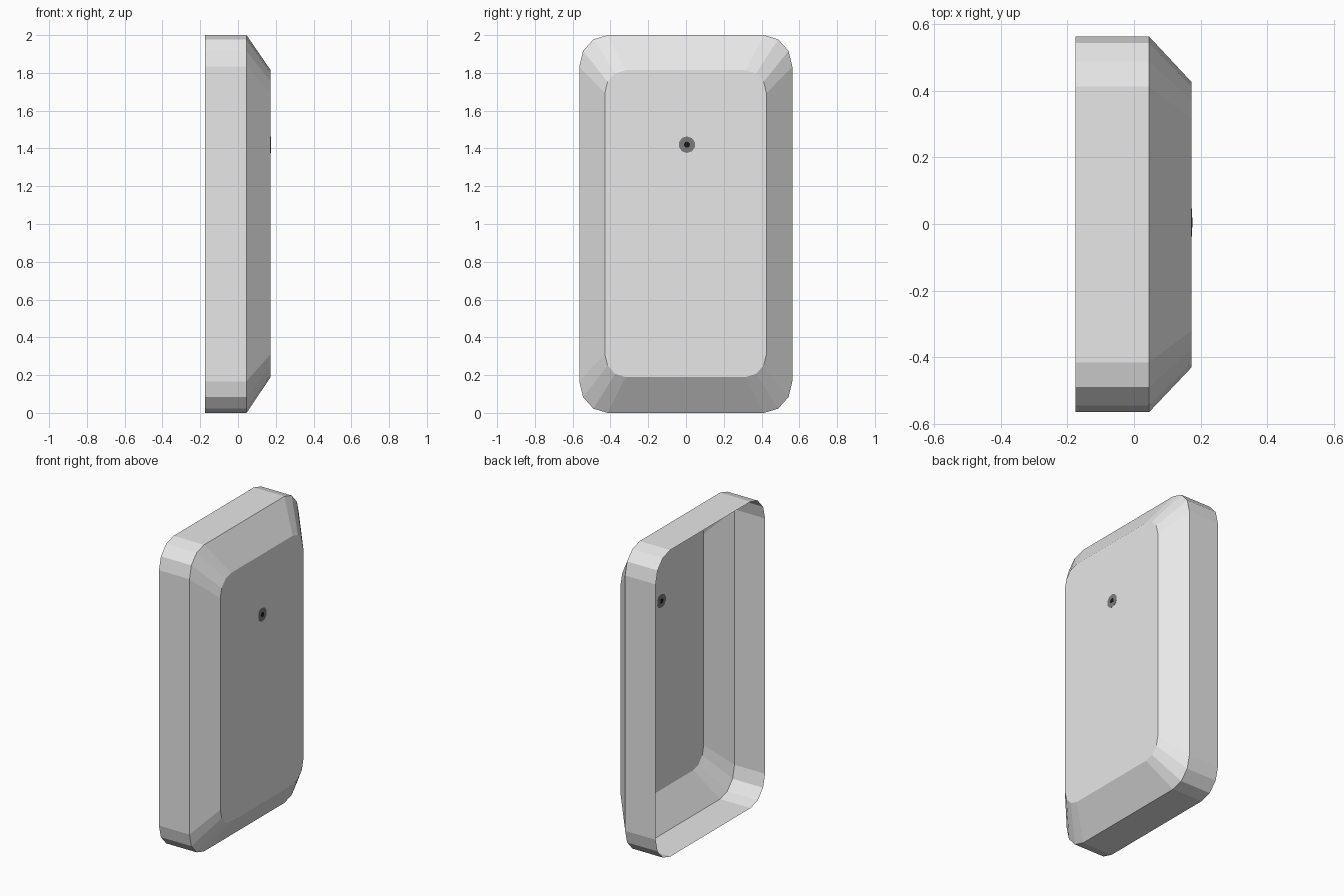
import bpy, bmesh, math

if "Cube" in bpy.data.objects:
    bpy.data.objects.remove(bpy.data.objects["Cube"])


def material(name, v):
    m = bpy.data.materials.new(name)
    m.diffuse_color = (v, v, v, 1)
    m.use_nodes = True
    m.node_tree.nodes["Principled BSDF"].inputs["Base Color"].default_value = m.diffuse_color
    return m


grey = material("light grey", 0.8)
dark = material("dark grey", 0.2)
black = material("black", 0.01)


def finish(bm, name, mat):
    me = bpy.data.meshes.new(name)
    bm.to_mesh(me)
    bm.free()
    me.materials.append(mat)
    ob = bpy.data.objects.new(name, me)
    bpy.context.collection.objects.link(ob)


def rounded(y0, y1, z0, z1, ry, rz):
    """Rounded rectangle outline in (y, z) with three facets per corner."""
    pts = []
    for cy, cz, start in ((y1 - ry, z1 - rz, 0), (y0 + ry, z1 - rz, 90),
                          (y0 + ry, z0 + rz, 180), (y1 - ry, z0 + rz, 270)):
        for i in range(4):
            a = math.radians(start + 30 * i)
            pts.append((cy + ry * math.cos(a), cz + rz * math.sin(a)))
    return pts


# Open-backed shell: straight side wall, chamfered rim, flat front panel
outer = rounded(-0.565, 0.563, 0, 2, 0.15, 0.167)
inner = rounded(-0.43, 0.426, 0.19, 1.814, 0.11, 0.122)
bm = bmesh.new()
rings = [[bm.verts.new((x, y, z)) for y, z in outline]
         for x, outline in ((-0.175, outer), (0.045, outer), (0.173, inner))]
for a, b in zip(rings, rings[1:]):
    n = len(a)
    for i in range(n):
        j = (i + 1) % n
        bm.faces.new((a[i], a[j], b[j], b[i]))
bm.faces.new(rings[-1])
finish(bm, "shell", grey)


# Small round fitting passing through the panel
def disc(name, radius, half, mat):
    bm = bmesh.new()
    rim = [(radius * math.cos(math.tau * (i + 0.5) / 10),
            radius * math.sin(math.tau * (i + 0.5) / 10)) for i in range(10)]
    back, front = [[bm.verts.new((0.173 + s * half, 0.005 + y, 1.42 + z))
                    for y, z in rim] for s in (-1, 1)]
    for i in range(10):
        j = (i + 1) % 10
        bm.faces.new((back[i], back[j], front[j], front[i]))
    bm.faces.new(front)
    bm.faces.new(back[::-1])
    finish(bm, name, mat)


disc("button_ring", 0.044, 0.0015, dark)
disc("button_centre", 0.016, 0.0022, black)
